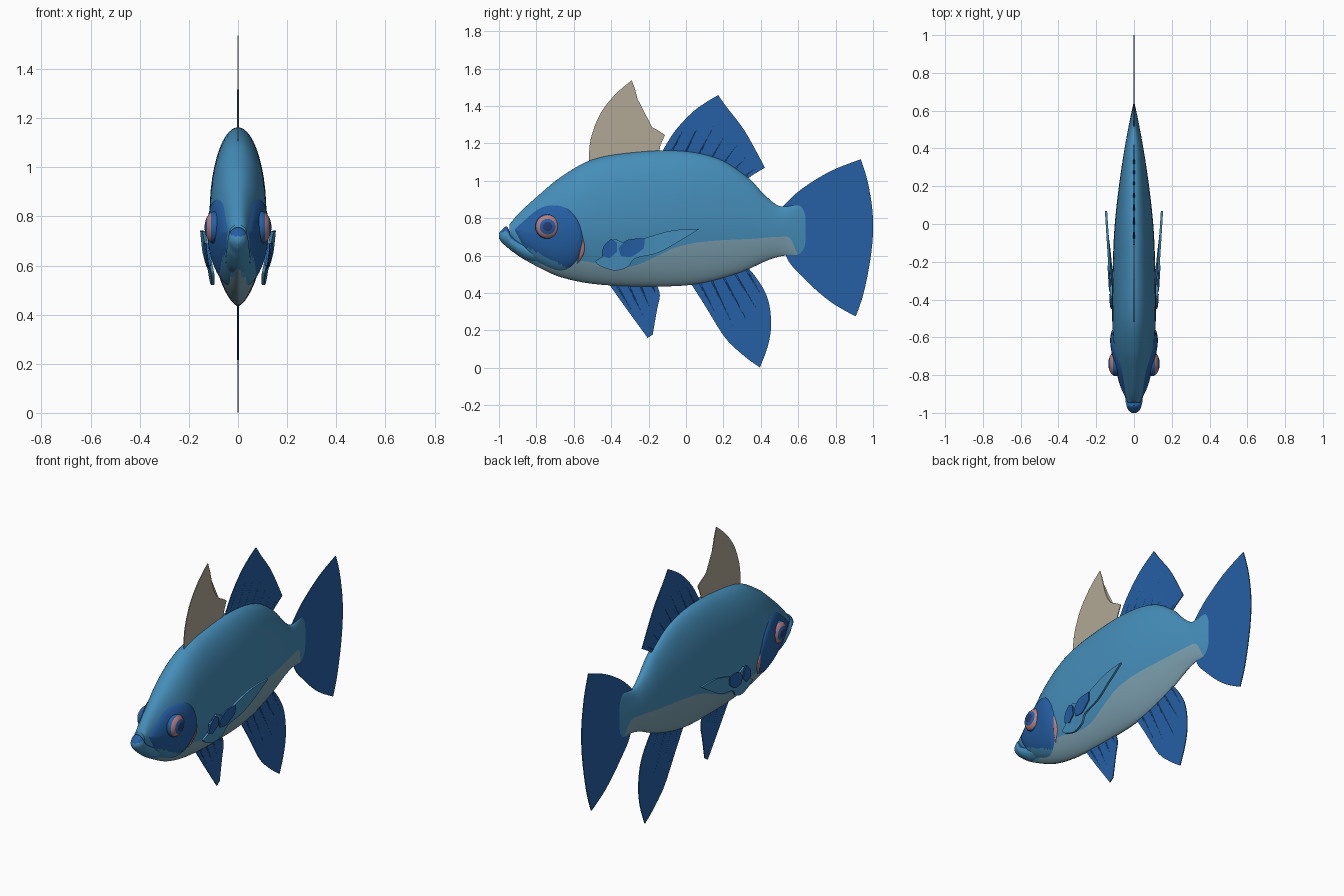
import bpy, bmesh, math
from mathutils import Vector

if "Cube" in bpy.data.objects:
    bpy.data.objects.remove(bpy.data.objects["Cube"])


def material(name, col):
    m = bpy.data.materials.new(name)
    m.diffuse_color = (*col, 1)
    m.use_nodes = True
    m.node_tree.nodes["Principled BSDF"].inputs["Base Color"].default_value = m.diffuse_color
    return m


BODY = material("body blue", (0.06, 0.27, 0.49))
FIN = material("fin blue", (0.018, 0.115, 0.37))
BELLY = material("belly grey", (0.20, 0.35, 0.43))
BEIGE = material("beige", (0.44, 0.39, 0.30))
PINK = material("pink", (0.50, 0.21, 0.22))
NAVY = material("navy", (0.02, 0.04, 0.16))


def curve_at(pts, y):
    """Smooth value at y through (y, value) points."""
    y = min(max(y, pts[0][0]), pts[-1][0])
    i = 0
    while i < len(pts) - 2 and y > pts[i + 1][0]:
        i += 1

    def slope(k):
        a, b = pts[max(k - 1, 0)], pts[min(k + 1, len(pts) - 1)]
        return (b[1] - a[1]) / (b[0] - a[0])
    (y0, v0), (y1, v1) = pts[i], pts[i + 1]
    d = y1 - y0
    t = (y - y0) / d
    return ((2*t**3 - 3*t*t + 1) * v0 + (t**3 - 2*t*t + t) * d * slope(i)
            + (3*t*t - 2*t**3) * v1 + (t**3 - t*t) * d * slope(i + 1))


def smooth_outline(pts, n=5):
    """Closed curve through the points, keeping sharp corners."""
    P = [Vector(p) for p in pts]
    N, tang, out = len(P), [], []
    for i in range(N):
        a, b = P[i] - P[i - 1], P[(i + 1) % N] - P[i]
        tang.append(Vector((0, 0)) if a.angle(b) > 0.8 else (a + b) / 2)
    for i in range(N):
        p, q, m, k = P[i], P[(i + 1) % N], tang[i], tang[(i + 1) % N]
        for j in range(n):
            t = j / n
            out.append((2*t**3 - 3*t*t + 1) * p + (t**3 - 2*t*t + t) * m
                       + (3*t*t - 2*t**3) * q + (t**3 - t*t) * k)
    return out


def finish(name, bm, mats, mirror=False):
    bmesh.ops.recalc_face_normals(bm, faces=bm.faces)
    me = bpy.data.meshes.new(name)
    bm.to_mesh(me)
    bm.free()
    for m in mats:
        me.materials.append(m)
    ob = bpy.data.objects.new(name, me)
    bpy.context.collection.objects.link(ob)
    bpy.ops.object.select_all(action='DESELECT')
    ob.select_set(True)
    bpy.context.view_layer.objects.active = ob
    bpy.ops.object.shade_smooth_by_angle(angle=math.radians(40))
    if mirror:
        ob.modifiers.new("mirror", 'MIRROR')
    return ob


def section(s):
    """Relative half width at relative height s."""
    u = min(abs(s - 0.5) / 0.5, 1)
    return (1 - u**2.3)**0.5 if s > 0.5 else (1 - u**1.8)**0.62


def loft(name, top, bottom, width, count, mats, split=None, rule=None):
    """Fish-shaped loft; rows line up with the colour split height."""
    bm = bmesh.new()
    y0, y1, n, rings = top[0][0], top[-1][0], 16, []
    for k in range(count + 1):
        y = y0 + (y1 - y0) * k / count
        t, b, w = (curve_at(c, y) for c in (top, bottom, width))
        sb = min(max((curve_at(split, y) - b) / (t - b), 0.02), 0.6) if split else 0.5
        S = [sb * (i / n)**2 for i in range(n)]
        S += [1 - (1 - sb) * ((n - i) / n)**2 for i in range(n + 1)]
        side = [(w * section(s), b + s * (t - b)) for s in S]
        ring = side + [(-x, z) for x, z in side[-2:0:-1]]
        rings.append([bm.verts.new((x, y, z)) for x, z in ring])
    m = len(rings[0])
    for a, b in zip(rings, rings[1:]):
        for i in range(m):
            f = bm.faces.new((a[i], a[(i + 1) % m], b[(i + 1) % m], b[i]))
            f.material_index = int(split is not None and (i < n or i >= m - n))
    bm.faces.new(rings[0])
    bm.faces.new(rings[-1])
    bmesh.ops.recalc_face_normals(bm, faces=bm.faces)
    if rule:
        for f in bm.faces:
            f.material_index = rule(f)
    return finish(name, bm, mats)


# Body
TOP = [(-.945, .765), (-.9, .82), (-.78, .93), (-.67, 1.02), (-.51, 1.11), (-.3, 1.15), (-.03, 1.16),
       (.18, 1.115), (.34, 1.01), (.42, .925), (.5, .865), (.61, .87), (.64, .84)]
BOT = [(-.945, .70), (-.9, .61), (-.83, .56), (-.67, .485), (-.46, .445), (-.14, .435), (.07, .45),
       (.29, .51), (.45, .58), (.53, .60), (.61, .60), (.64, .62)]
WID = [(-.945, .034), (-.9, .047), (-.8, .072), (-.7, .097), (-.6, .112), (-.4, .116), (-.2, .112),
       (0, .102), (.2, .08), (.4, .05), (.55, .022), (.64, .003)]
EDGE = [(-.945, .5), (-.8, .55), (-.7, .55), (-.55, .57), (-.4, .54), (-.28, .545), (-.15, .60),
        (-.05, .645), (.1, .675), (.35, .69), (.5, .70), (.56, .69), (.6, .60), (.64, .60)]
loft("body", TOP, BOT, WID, 110, [BODY, BELLY], split=EDGE)

# Lower jaw, dark on the inside
loft("lower_jaw",
     [(-1, .72), (-.985, .737), (-.958, .755), (-.935, .715), (-.87, .68), (-.8, .65)],
     [(-1, .692), (-.985, .67), (-.96, .648), (-.935, .627), (-.87, .583), (-.8, .56)],
     [(-1, .012), (-.985, .03), (-.96, .04), (-.935, .045), (-.87, .05), (-.8, .05)],
     40, [BODY, FIN],
     rule=lambda f: int(f.normal.z > 0.4))


def surface(y, z):
    t, b = curve_at(TOP, y), curve_at(BOT, y)
    return curve_at(WID, y) * section(min(max((z - b) / (t - b), 0), 1))


def patch(name, centre, outline, height, mats, rule=None):
    """Raised plate that follows the body side."""
    bm, c, R = bmesh.new(), Vector(centre), 14
    O = smooth_outline(outline)
    rings = []
    for k in range(1, R + 1):
        r = k / R
        ring = []
        for o in O:
            p = c + (o - c) * r
            x = surface(*p) + (height * (1 - r**5) if k < R else -0.006)
            ring.append(bm.verts.new((max(x, 0.002), *p)))
        rings.append(ring)
    mid = bm.verts.new((surface(*c) + height, *c))
    n = len(O)
    for i in range(n):
        j = (i + 1) % n
        bm.faces.new((mid, rings[0][i], rings[0][j]))
        for a, b in zip(rings, rings[1:]):
            bm.faces.new((a[i], b[i], b[j], a[j]))
    if rule:
        for f in bm.faces:
            f.material_index = rule(f.calc_center_median())
    return finish(name, bm, mats, mirror=True)


# Cheek plates and the gill slit behind them
patch("cheek", (-.71, .70),
      [(-.925, .74), (-.86, .80), (-.79, .855), (-.715, .875), (-.64, .86), (-.58, .80), (-.55, .715),
       (-.55, .635), (-.59, .555), (-.65, .515), (-.72, .525), (-.81, .575), (-.875, .65)],
      0.018, [FIN, BODY], lambda c: int(c.z < .53 + (-.62 - c.y) * .5))
patch("gill_slit", (-.558, .63),
      [(-.552, .70), (-.541, .65), (-.55, .60), (-.585, .55), (-.574, .60), (-.563, .65)], 0.008, [PINK])

# Eyes: rings of colour by distance from the eye axis
bm = bmesh.new()
bmesh.ops.create_uvsphere(bm, u_segments=32, v_segments=32, radius=1)
for f in bm.faces:
    c = f.calc_center_median()
    r = math.hypot(c.x, c.y)
    f.material_index = 0 if r > .93 else 1 if r > .62 else 0 if r > .38 else 2
for v in bm.verts:
    x, y, z = v.co
    v.co = (.094 + .042 * z, -.74 + .066 * x, .755 + .066 * y)
finish("eye", bm, [FIN, PINK, NAVY], mirror=True)


def plate(name, outline, mat, thick=0.005, x_at=lambda y, z: 0, mirror=False):
    """Thin fin cut from a side-view outline."""
    bm = bmesh.new()
    O = smooth_outline(outline)
    A, B = ([bm.verts.new((x_at(*p) + d, *p)) for p in O] for d in (-thick / 2, thick / 2))
    n = len(O)
    sides = [bm.faces.new(A[::-1]), bm.faces.new(B)]
    for i in range(n):
        j = (i + 1) % n
        bm.faces.new((A[i], A[j], B[j], B[i]))
    bmesh.ops.triangulate(bm, faces=sides)
    return finish(name, bm, [mat], mirror)


def rays(name, base0, base1, tips):
    """Thin fin rays fanning from a base line to the tips."""
    cu = bpy.data.curves.new(name, 'CURVE')
    cu.dimensions, cu.bevel_depth, cu.bevel_resolution = '3D', 0.005, 1
    for i, tip in enumerate(tips):
        p = Vector(base0).lerp(Vector(base1), i / (len(tips) - 1))
        sp = cu.splines.new('POLY')
        sp.points.add(1)
        sp.points[0].co = (0, *p, 1)
        sp.points[1].co = (0, *tip, 1)
        sp.points[1].radius = 0.4
    cu.materials.append(FIN)
    bpy.context.collection.objects.link(bpy.data.objects.new(name, cu))


# Fins on the centre line
plate("front_dorsal_fin",
      [(-.52, 1.09), (-.51, 1.22), (-.46, 1.355), (-.38, 1.46), (-.29, 1.537), (-.27, 1.48), (-.24, 1.37),
       (-.2, 1.30), (-.15, 1.27), (-.112, 1.245), (-.145, 1.165), (-.145, 1.1), (-.48, 1.05)], BEIGE)
plate("rear_dorsal_fin",
      [(-.13, 1.15), (-.06, 1.265), (.05, 1.38), (.172, 1.458), (.22, 1.39), (.315, 1.265), (.422, 1.07),
       (.335, 1.015), (.3, .96), (0, 1.08)], FIN)
rays("rear_dorsal_rays", (-.08, 1.15), (.31, 1.02),
     [(.03, 1.355), (.13, 1.42), (.205, 1.395), (.26, 1.325), (.315, 1.25), (.36, 1.17), (.40, 1.09)])
plate("tail_fin",
      [(.51, .855), (.61, .95), (.77, 1.05), (.935, 1.115), (.975, .98), (1, .795), (.99, .61),
       (.95, .40), (.907, .275), (.77, .355), (.635, .475), (.53, .61)], FIN)
plate("anal_fin",
      [(.02, .46), (.10, .335), (.21, .16), (.315, .06), (.395, .002), (.44, .125), (.455, .25),
       (.43, .39), (.35, .515), (.3, .55), (.05, .5)], FIN)
rays("anal_rays", (.07, .46), (.32, .53),
     [(.22, .17), (.32, .075), (.41, .09), (.445, .2), (.44, .32)])
plate("pelvic_fin",
      [(-.41, .445), (-.325, .325), (-.245, .215), (-.205, .16), (-.178, .178), (-.155, .31),
       (-.14, .39), (-.16, .45), (-.3, .48)], FIN)
rays("pelvic_rays", (-.37, .44), (-.18, .44), [(-.24, .22), (-.19, .19), (-.168, .25), (-.15, .36)])


# Pectoral fins, flaring away from the sides
def flare(y, z):
    return .119 + .062 * (y + .4) + .12 * min(z - .66, 0)


plate("pectoral_fin",
      [(-.44, .65), (-.38, .69), (-.30, .665), (-.2, .70), (-.07, .735), (.07, .742), (-.03, .68),
       (-.15, .615), (-.27, .585), (-.31, .54), (-.38, .52), (-.46, .545), (-.485, .57), (-.43, .605)],
      BODY, 0.012, flare, True)
for name, pts in (
        ("pectoral_front_lobe", [(-.45, .60), (-.44, .65), (-.40, .69), (-.37, .67), (-.37, .62), (-.41, .585)]),
        ("pectoral_rear_lobe", [(-.36, .64), (-.31, .685), (-.22, .69), (-.225, .64), (-.29, .595), (-.35, .60)])):
    plate(name, pts, FIN, 0.009, lambda y, z: flare(y, z) + .006, True)
